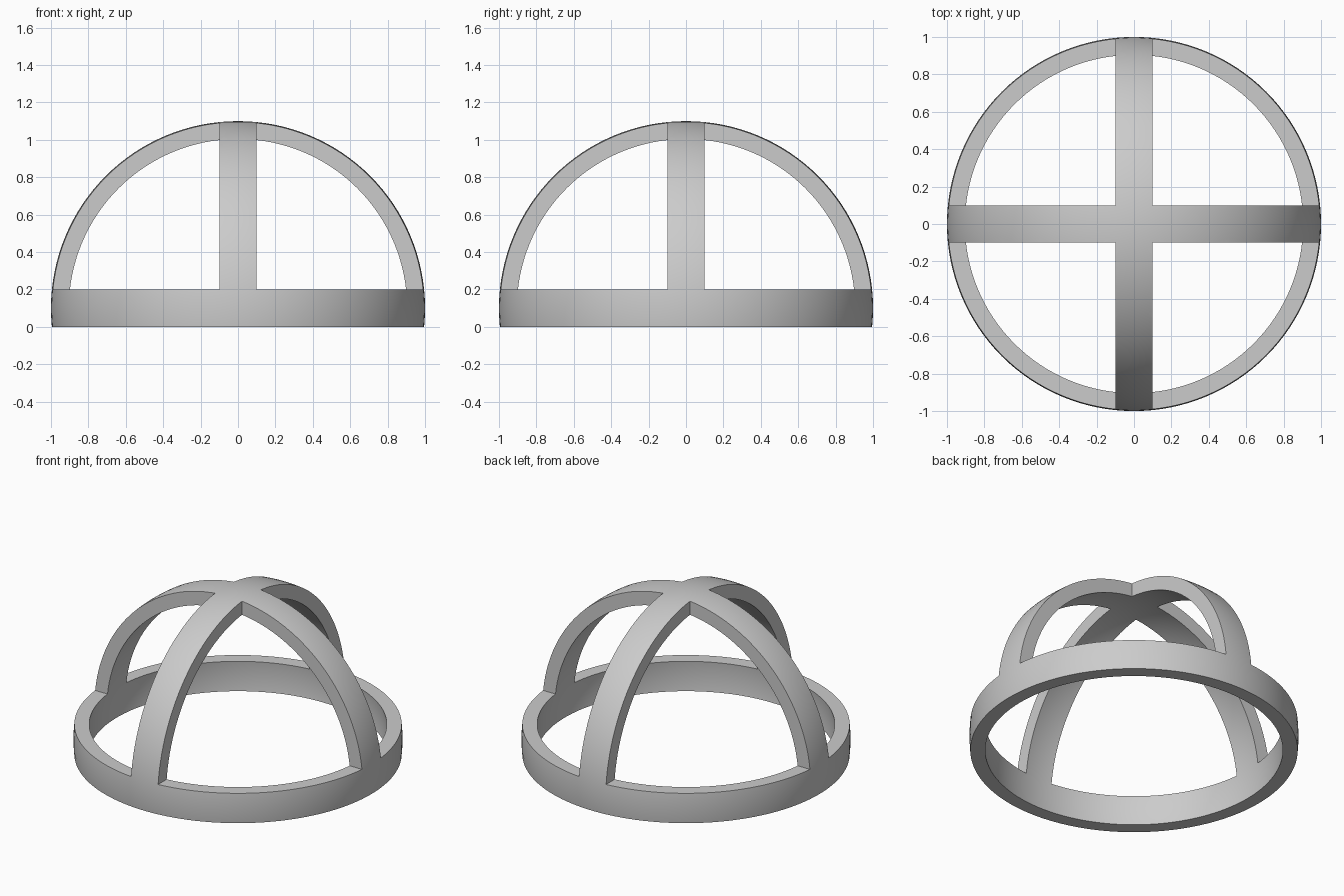
import bpy
import bmesh
from mathutils import Matrix, Vector

OUTER, INNER = 1.0, 0.91   # shell radii
HALF = 0.1                 # half width of every band
CENTRE = Vector((0, 0, HALF))

cube = bpy.data.objects.get("Cube")
if cube:
    bpy.data.objects.remove(cube, do_unlink=True)


def make_object(name, bm):
    mesh = bpy.data.meshes.new(name)
    bm.to_mesh(mesh)
    bm.free()
    obj = bpy.data.objects.new(name, mesh)
    bpy.context.collection.objects.link(obj)
    return obj


def add_box(bm, low, high):
    low, high = Vector(low), Vector(high)
    size = high - low
    matrix = Matrix.Translation((low + high) / 2) @ Matrix.Diagonal((*size, 1))
    bmesh.ops.create_cube(bm, size=1, matrix=matrix)


# Hollow ball: outer skin plus inward-facing inner skin
bm = bmesh.new()
place = Matrix.Translation(CENTRE)
inner = bmesh.ops.create_uvsphere(bm, u_segments=128, v_segments=64, radius=INNER, matrix=place)
bmesh.ops.reverse_faces(bm, faces=list({f for v in inner["verts"] for f in v.link_faces}))
bmesh.ops.create_uvsphere(bm, u_segments=128, v_segments=64, radius=OUTER, matrix=place)
cage = make_object("dome_cage", bm)

# Cutter: four window blocks above the ring and one block below the base
bm = bmesh.new()
for sx in (-1, 1):
    for sy in (-1, 1):
        xs, ys = sorted((sx * HALF, sx * 2)), sorted((sy * HALF, sy * 2))
        add_box(bm, (xs[0], ys[0], 2 * HALF), (xs[1], ys[1], 2))
add_box(bm, (-2, -2, -2), (2, 2, 0))
cutter = make_object("window_cutter", bm)
cutter.hide_render = True

# Cut the ball down to a base ring with two crossing arches
cut = cage.modifiers.new("windows", "BOOLEAN")
cut.operation = "DIFFERENCE"
cut.solver = "EXACT"
cut.object = cutter
bpy.ops.object.select_all(action="DESELECT")
cage.select_set(True)
bpy.context.view_layer.objects.active = cage
bpy.ops.object.modifier_apply(modifier=cut.name)
bpy.data.objects.remove(cutter, do_unlink=True)

# Grey finish
grey = bpy.data.materials.new("light_grey")
grey.use_nodes = True
colour = (0.6, 0.6, 0.6, 1)
grey.diffuse_color = colour
grey.node_tree.nodes["Principled BSDF"].inputs["Base Color"].default_value = colour
cage.data.materials.clear()
cage.data.materials.append(grey)
for face in cage.data.polygons:
    face.material_index = 0
bpy.ops.object.shade_smooth_by_angle(angle=0.6)
